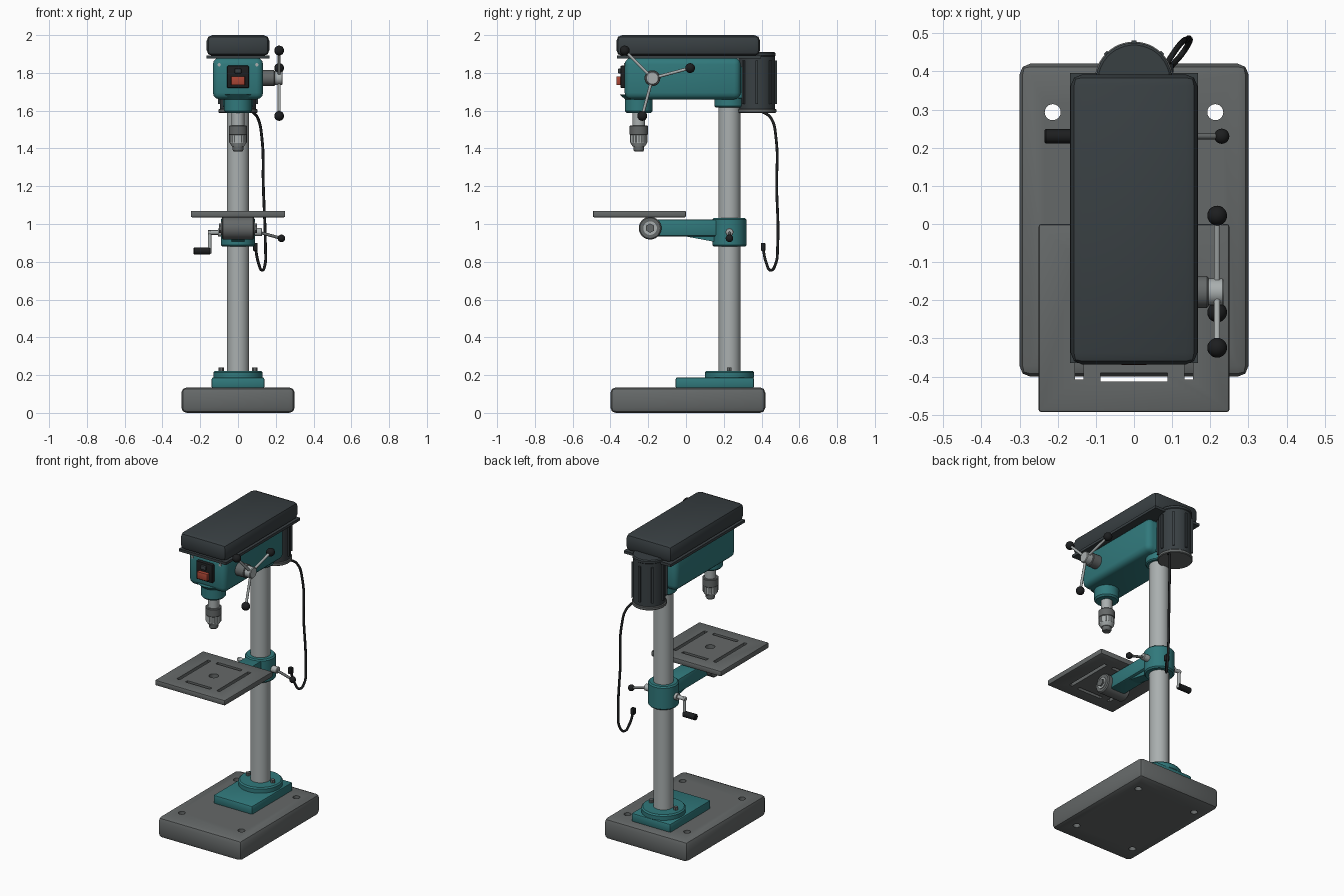
import bpy, bmesh
from math import pi, sin, cos, radians
from mathutils import Vector

if "Cube" in bpy.data.objects:
    bpy.data.objects.remove(bpy.data.objects["Cube"])


def material(name, rgb):
    m = bpy.data.materials.new(name)
    m.diffuse_color = (*rgb, 1)
    m.use_nodes = True
    m.node_tree.nodes["Principled BSDF"].inputs["Base Color"].default_value = m.diffuse_color
    return m


TEAL = material("teal_paint", (0.03, 0.19, 0.2))
DARK = material("dark_paint", (0.04, 0.05, 0.055))
CAST = material("cast_iron", (0.13, 0.14, 0.14))
STEEL = material("steel", (0.4, 0.43, 0.43))
BLACK = material("black_plastic", (0.012, 0.013, 0.014))
RED = material("red_plastic", (0.4, 0.06, 0.035))


def finish(name, bm, mat):
    bmesh.ops.recalc_face_normals(bm, faces=bm.faces)
    me = bpy.data.meshes.new(name)
    bm.to_mesh(me)
    bm.free()
    ob = bpy.data.objects.new(name, me)
    bpy.context.collection.objects.link(ob)
    if mat:
        me.materials.append(mat)
    return ob


def bevel(bm, width, segs):
    if width:
        bmesh.ops.bevel(bm, geom=bm.edges[:], offset=width, segments=segs,
                        profile=0.5, affect='EDGES', clamp_overlap=True)


def box(name, x, y, z, mat, b=0.0, segs=2):
    """Box from (min, max) ranges with rounded edges."""
    bm = bmesh.new()
    bmesh.ops.create_cube(bm, size=1)
    for v in bm.verts:
        v.co = [r[0] + (c + 0.5) * (r[1] - r[0]) for c, r in zip(v.co, (x, y, z))]
    bevel(bm, b, segs)
    return finish(name, bm, mat)


def lathe(name, start, axis, profile, mat, n=32):
    """Revolve (radius, distance) pairs about an axis through start."""
    bm = bmesh.new()
    q = Vector((0, 0, 1)).rotation_difference(Vector(axis))
    rings = [[bm.verts.new(Vector(start) + q @ Vector((r * cos(2 * pi * i / n), r * sin(2 * pi * i / n), d)))
              for i in range(n)] for r, d in profile]
    for a, b in zip(rings, rings[1:]):
        for i in range(n):
            j = (i + 1) % n
            bm.faces.new((a[i], a[j], b[j], b[i]))
    bm.faces.new(rings[0])
    bm.faces.new(rings[-1])
    return finish(name, bm, mat)


def rod(name, p0, p1, r, mat, n=32, c=0.0):
    """Cylinder between two points, with chamfer c at both ends."""
    d = Vector(p1) - Vector(p0)
    L = d.length
    prof = [(r - c, 0), (r, c), (r, L - c), (r - c, L)] if c else [(r, 0), (r, L)]
    return lathe(name, p0, d, prof, mat, n)


def ball(name, p, r, mat):
    bm = bmesh.new()
    bmesh.ops.create_uvsphere(bm, u_segments=20, v_segments=12, radius=r)
    bmesh.ops.translate(bm, vec=p, verts=bm.verts)
    return finish(name, bm, mat)


def side_profile(name, yz, half_width, mat, b=0.0):
    """Extrude a y-z outline across x."""
    bm = bmesh.new()
    f = bm.faces.new([bm.verts.new((-half_width, y, z)) for y, z in yz])
    ext = bmesh.ops.extrude_face_region(bm, geom=[f])["geom"]
    bmesh.ops.translate(bm, vec=(2 * half_width, 0, 0), verts=[v for v in ext if isinstance(v, bmesh.types.BMVert)])
    bevel(bm, b, 2)
    return finish(name, bm, mat)


def cut(target, cutters):
    for c in cutters:
        m = target.modifiers.new("cut", 'BOOLEAN')
        m.object, m.operation, m.solver = c, 'DIFFERENCE', 'EXACT'
        bpy.context.view_layer.objects.active = target
        bpy.ops.object.modifier_apply(modifier=m.name)
        bpy.data.objects.remove(c)


CY, SY = 0.23, -0.25   # column and spindle positions in y

# Base with four bolt holes
base = box("base", (-0.3, 0.3), (-0.4, 0.42), (0, 0.135), CAST, 0.028)
cut(base, [rod("hole", (x, y, -0.1), (x, y, 0.3), 0.021, None, 24)
           for x in (-0.213, 0.213) for y in (-0.27, 0.293)])

# Column foot and column
box("foot_plate", (-0.14, 0.14), (-0.055, 0.36), (0.13, 0.188), TEAL, 0.01)
rod("foot_flange", (0, CY, 0.18), (0, CY, 0.222), 0.13, TEAL, 48, 0.008)
for s in (-1, 1):
    rod("foot_bolt", (s * 0.088, CY, 0.215), (s * 0.088, CY, 0.24), 0.014, CAST, 6)
rod("column", (0, CY, 0.2), (0, CY, 1.68), 0.059, STEEL, 48)

# Table support: collar, arm, rib and tilt pivot
rod("table_collar", (0, CY, 0.88), (0, CY, 1.032), 0.09, TEAL, 48, 0.008)
box("table_arm", (-0.055, 0.055), (-0.19, 0.18), (0.935, 1.025), TEAL, 0.01)
side_profile("arm_rib", [(-0.01, 0.945), (0.0, 0.934), (0.17, 0.902), (0.17, 0.945)], 0.035, TEAL)
PV = (-0.19, 0.978)
rod("tilt_pivot", (-0.085, *PV), (0.085, *PV), 0.06, CAST, 40, 0.006)
for s in (-1, 1):
    rod("tilt_washer", (s * 0.08, *PV), (s * 0.09, *PV), 0.036, STEEL, 32)
    rod("tilt_bolt", (s * 0.08, *PV), (s * 0.1, *PV), 0.025, CAST, 6)

# Work table with centre hole and slots
table = box("table", (-0.25, 0.25), (-0.493, 0), (1.035, 1.07), CAST, 0.007)
TY, Z = -0.247, (0.9, 1.2)
cut(table, [rod("hole", (0, TY, Z[0]), (0, TY, Z[1]), 0.028, None, 32)]
    + [box("slot", (-0.088, 0.088), (TY + s * 0.155 - 0.011, TY + s * 0.155 + 0.011), Z, None) for s in (-1, 1)]
    + [box("slot", (s * 0.143 - 0.011, s * 0.143 + 0.011), (TY - 0.16, TY + 0.16), Z, None) for s in (-1, 1)])

# Height crank on the left
rod("crank_shaft", (-0.08, CY, 0.955), (-0.16, CY, 0.955), 0.012, STEEL, 20)
rod("crank_hub", (-0.08, CY, 0.955), (-0.105, CY, 0.955), 0.022, STEEL, 24)
rod("crank_arm", (-0.15, CY, 0.965), (-0.15, CY, 0.845), 0.01, STEEL, 20)
rod("crank_grip", (-0.145, CY, 0.857), (-0.235, CY, 0.857), 0.019, BLACK, 24, 0.004)

# Clamp lever on the right
rod("clamp_bolt", (0.08, CY, 0.957), (0.128, CY, 0.957), 0.021, STEEL, 24, 0.003)
rod("clamp_lever", (0.115, CY, 0.955), (0.23, CY, 0.924), 0.008, CAST, 16)
ball("clamp_knob", (0.23, CY, 0.924), 0.02, BLACK)

# Head casting
box("head", (-0.133, 0.133), (-0.325, 0.29), (1.66, 1.88), TEAL, 0.035, 3)
lathe("spindle_neck", (0, SY, 0), (0, 0, 1), [(0.064, 1.588), (0.073, 1.598), (0.073, 1.66), (0.1, 1.685)], TEAL, 40)
rod("head_collar", (0, CY, 1.618), (0, CY, 1.7), 0.08, TEAL, 40, 0.006)
box("motor_mount", (-0.07, 0.07), (0.25, 0.37), (1.665, 1.83), TEAL, 0.008)

# Belt cover
box("cover_rim", (-0.168, 0.168), (-0.364, 0.396), (1.875, 1.892), DARK)
box("belt_cover", (-0.166, 0.166), (-0.368, 0.392), (1.89, 2.0), DARK, 0.03, 2)

# Motor with cooling fins
MY = 0.375
rod("motor_body", (0, MY, 1.6), (0, MY, 1.89), 0.096, DARK, 48)
rod("motor_base", (0, MY, 1.588), (0, MY, 1.61), 0.103, CAST, 48, 0.004)
rod("motor_cap", (0, MY, 1.885), (0, MY, 1.91), 0.1, DARK, 48, 0.006)
for k in range(8):
    fin = box("motor_fin", (0.085, 0.106), (-0.006, 0.006), (1.635, 1.865), DARK)
    fin.location.y = MY
    fin.rotation_euler.z = k * pi / 4 + pi / 2

# Switch and front screws
box("switch_plate", (-0.058, 0.058), (-0.347, -0.315), (1.72, 1.838), BLACK, 0.006)
box("stop_button", (-0.037, 0.037), (-0.369, -0.34), (1.735, 1.782), RED, 0.005)
box("start_button", (-0.018, 0.018), (-0.36, -0.34), (1.797, 1.822), DARK, 0.004)
for s in (-1, 1):
    rod("front_screw", (s * 0.1, -0.31, 1.843), (s * 0.1, -0.328, 1.843), 0.009, STEEL, 16)

# Quill and chuck
rod("quill", (0, SY, 1.5), (0, SY, 1.62), 0.034, STEEL, 32)
rod("chuck_top", (0, SY, 1.47), (0, SY, 1.522), 0.048, CAST, 40, 0.004)
lathe("chuck_sleeve", (0, SY, 0), (0, 0, 1), [(0.032, 1.41), (0.044, 1.428), (0.044, 1.475)], STEEL, 32)
for k in range(16):
    a = k * pi / 8
    p = (0.043 * cos(a), SY + 0.043 * sin(a))
    rod("chuck_knurl", (*p, 1.432), (*p, 1.47), 0.004, STEEL, 6)
lathe("chuck_jaws", (0, SY, 0), (0, 0, 1), [(0.023, 1.384), (0.028, 1.392), (0.028, 1.42)], CAST, 24)

# Feed hub with three spokes and knobs
HY, HZ = -0.178, 1.772
rod("feed_boss", (0.11, HY, HZ), (0.195, HY, HZ), 0.042, CAST, 32, 0.004)
rod("feed_hub", (0.19, HY, HZ), (0.236, HY, HZ), 0.035, STEEL, 32, 0.004)
for a in (15, 135, 255):
    end = (0.218, HY + 0.207 * cos(radians(a)), HZ + 0.207 * sin(radians(a)))
    rod("feed_spoke", (0.218, HY, HZ), end, 0.008, STEEL, 16)
    ball("feed_knob", end, 0.026, BLACK)

# Power cord and plug
path = [(0.07, 0.395, 1.6), (0.105, 0.45, 1.56), (0.127, 0.477, 1.45), (0.134, 0.48, 1.2),
        (0.145, 0.485, 0.88), (0.143, 0.473, 0.785), (0.128, 0.449, 0.755), (0.108, 0.425, 0.795), (0.093, 0.408, 0.87)]
cu = bpy.data.curves.new("power_cord", 'CURVE')
cu.dimensions, cu.bevel_depth, cu.bevel_resolution = '3D', 0.0075, 3
cu.resolution_u, cu.use_fill_caps = 8, True
sp = cu.splines.new('BEZIER')
sp.bezier_points.add(len(path) - 1)
for bp, co in zip(sp.bezier_points, path):
    bp.co = co
    bp.handle_left_type = bp.handle_right_type = 'AUTO'
cu.materials.append(BLACK)
bpy.context.collection.objects.link(bpy.data.objects.new("power_cord", cu))
box("plug", (0.08, 0.104), (0.396, 0.42), (0.858, 0.9), BLACK, 0.004)

# Smooth shading with sharp edges
for ob in bpy.data.objects:
    ob.select_set(ob.type == 'MESH')
bpy.context.view_layer.objects.active = base
bpy.ops.object.shade_smooth_by_angle(angle=radians(30))
